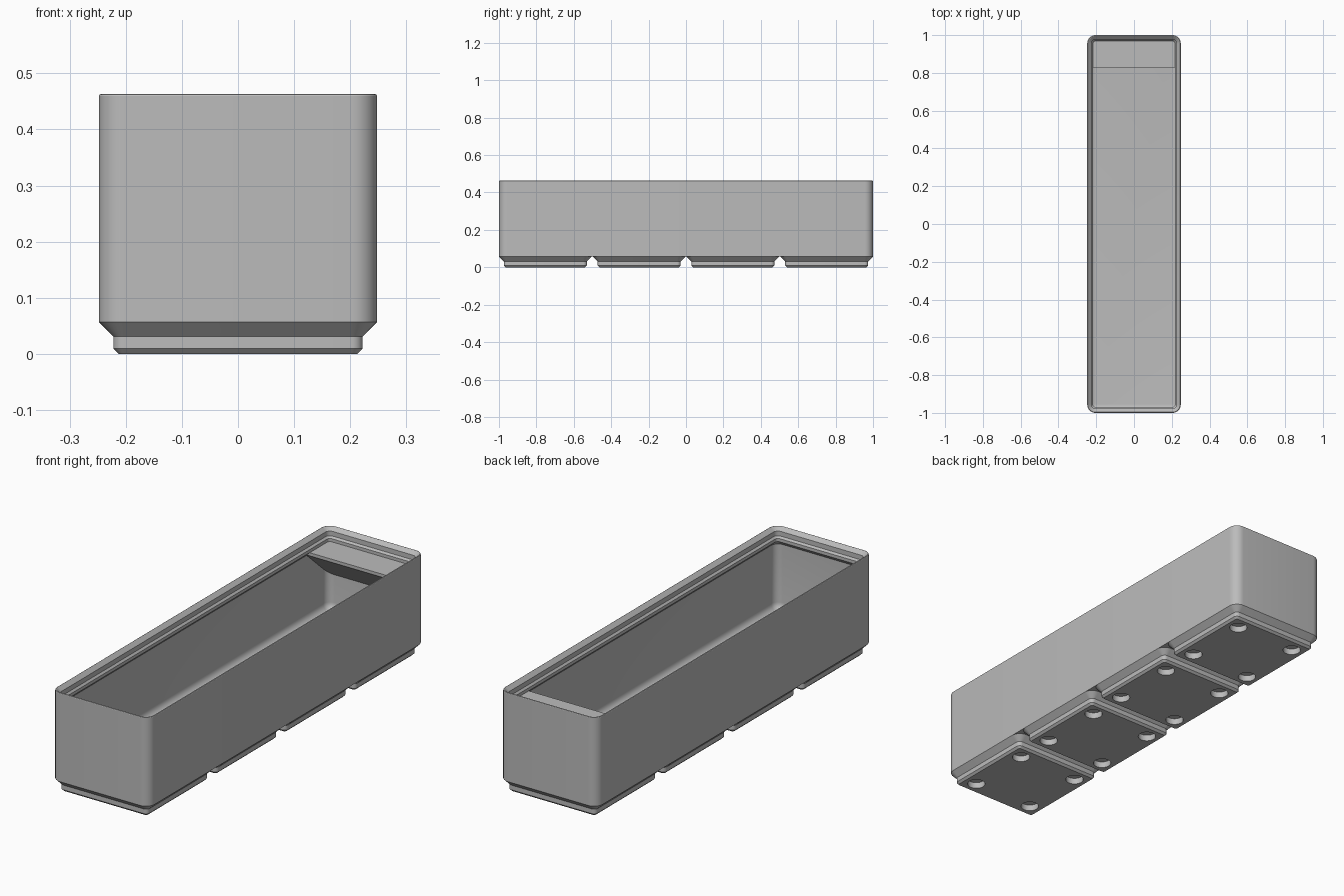
import bpy, bmesh, math

if "Cube" in bpy.data.objects:
    bpy.data.objects.remove(bpy.data.objects["Cube"])

MM = 2 / 167.5                      # one millimetre in scene units
W, L, R = 41.5, 167.5, 3.75         # bin footprint and corner radius
PITCH, BASE = 42.0, 4.75            # foot spacing and foot height

grey = bpy.data.materials.new("grey_plastic")
grey.diffuse_color = (0.5, 0.5, 0.5, 1)
grey.use_nodes = True
grey.node_tree.nodes["Principled BSDF"].inputs["Base Color"].default_value = grey.diffuse_color


def ring(w, l, r, z, n=8):
    """Rounded rectangle outline in millimetres."""
    pts = []
    for i, (sx, sy) in enumerate(((1, 1), (-1, 1), (-1, -1), (1, -1))):
        for k in range(n + 1):
            a = math.radians(90 * (i + k / n))
            pts.append((sx * (w / 2 - r) + r * math.cos(a),
                        sy * (l / 2 - r) + r * math.sin(a), z))
    return pts


def finish(bm, name, smooth=True):
    bmesh.ops.recalc_face_normals(bm, faces=bm.faces)
    bmesh.ops.scale(bm, vec=(MM, MM, MM), verts=bm.verts)
    me = bpy.data.meshes.new(name)
    bm.to_mesh(me)
    bm.free()
    me.materials.append(grey)
    ob = bpy.data.objects.new(name, me)
    bpy.context.collection.objects.link(ob)
    if smooth:
        shade(ob)
    return ob


def shade(ob):
    bpy.ops.object.select_all(action='DESELECT')
    ob.select_set(True)
    bpy.context.view_layer.objects.active = ob
    bpy.ops.object.shade_smooth_by_angle(angle=math.radians(25))


def loft(name, w, l, profile, smooth=True):
    """Skin rounded rectangles; profile holds (inset, z) pairs, both ends capped."""
    bm = bmesh.new()
    rings = [[bm.verts.new(p) for p in ring(w - 2 * i, l - 2 * i, max(R - i, 0.8), z)]
             for i, z in profile]
    for a, b in zip(rings, rings[1:]):
        for k in range(len(a)):
            j = (k + 1) % len(a)
            bm.faces.new((a[k], a[j], b[j], b[k]))
    bm.faces.new(rings[0])
    bm.faces.new(rings[-1])
    return finish(bm, name, smooth)


# Bin body: outer wall, stacking lip, inner wall, rounded floor edge
WALL, FLOOR, FIL = 0.95, 7.0, 2.8
body = [(0, BASE), (0, 38.5), (0.1, 38.7), (0.3, 38.8), (0.55, 38.75),
        (1.9, 37.5), (1.9, 35.7), (2.6, 35), (2.6, 33.8), (WALL, 32.15)]
for k in range(7):
    a = math.pi / 2 * k / 6
    body.append((WALL + FIL * (1 - math.cos(a)), FLOOR + FIL * (1 - math.sin(a))))
loft("bin_body", W, L, body)

# Label shelf: wedge under the lip at the back
y0, y1, top, lip = 69.4, L / 2 - 0.5, 33.8, 1.2
section = [(y0, top), (y1, top), (y1, top - lip - (y1 - y0) * math.tan(math.radians(42))),
           (y0, top - lip)]
bm = bmesh.new()
half = W / 2 - 0.5
ends = [[bm.verts.new((x, y, z)) for y, z in section] for x in (-half, half)]
for k in range(4):
    j = (k + 1) % 4
    bm.faces.new((ends[0][k], ends[0][j], ends[1][j], ends[1][k]))
for e in ends:
    bm.faces.new(e)
shelf = finish(bm, "label_shelf", False)

# Trim the shelf to the rounded corners of the bin
trim = loft("shelf_trim", W, L, [(0.5, 8), (0.5, 36)], False)

# Magnet hole cutter for one foot
bm = bmesh.new()
for sx in (-13, 13):
    for sy in (-13, 13):
        made = bmesh.ops.create_cone(bm, cap_ends=True, segments=32, radius1=3.25,
                                     radius2=3.25, depth=4.8)
        bmesh.ops.translate(bm, vec=(sx, sy, 0), verts=made["verts"])
holes = finish(bm, "hole_cutter", False)


def boolean(ob, cutter, op):
    mod = ob.modifiers.new("cut", 'BOOLEAN')
    mod.operation, mod.object, mod.solver = op, cutter, 'EXACT'
    bpy.ops.object.select_all(action='DESELECT')
    ob.select_set(True)
    bpy.context.view_layer.objects.active = ob
    bpy.ops.object.modifier_apply(modifier=mod.name)


boolean(shelf, trim, 'INTERSECT')

# Four stepped feet sharing one mesh
foot = loft("foot_1", W, W, [(2.95, 0), (2.15, 0.8), (2.15, 2.6), (0, BASE)], False)
boolean(foot, holes, 'DIFFERENCE')
shade(foot)
for i in range(4):
    ob = foot if i == 0 else foot.copy()
    ob.name = f"foot_{i + 1}"
    if i:
        bpy.context.collection.objects.link(ob)
    ob.location.y = (i - 1.5) * PITCH * MM

for helper in (trim, holes):
    bpy.data.objects.remove(helper)
